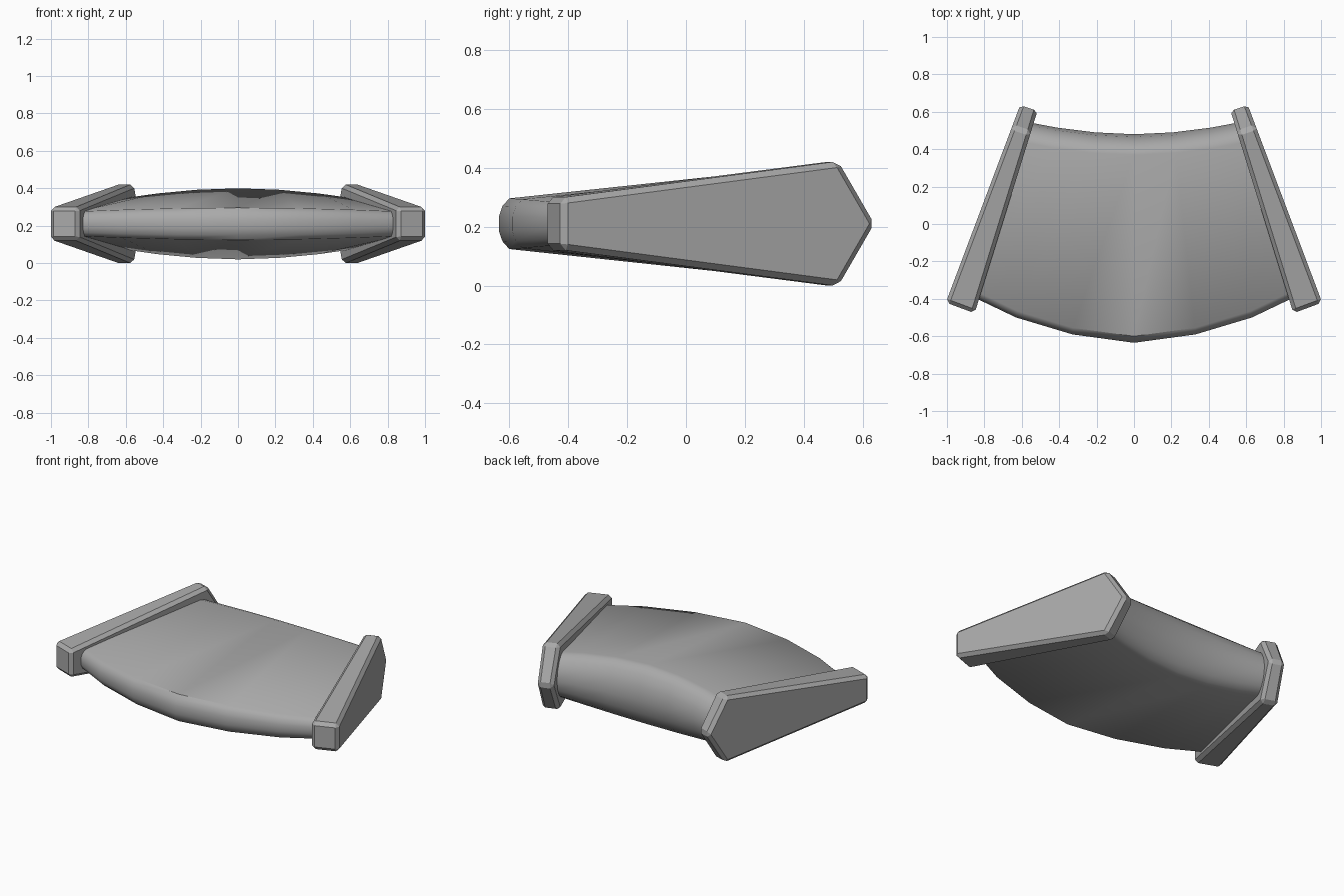
import bpy, bmesh
from mathutils import Vector

if "Cube" in bpy.data.objects:
    bpy.data.objects.remove(bpy.data.objects["Cube"], do_unlink=True)

MID = 0.21  # height of the symmetry plane

gray = bpy.data.materials.new("plain gray")
gray.use_nodes = True
gray.diffuse_color = (0.4, 0.4, 0.4, 1)
gray.node_tree.nodes["Principled BSDF"].inputs["Base Color"].default_value = (0.4, 0.4, 0.4, 1)


def loft(name, rings, angle):
    """Skin closed rings one after another and cap both ends."""
    bm = bmesh.new()
    loops = [[bm.verts.new(p) for p in ring] for ring in rings]
    n = len(loops[0])
    for a, b in zip(loops, loops[1:]):
        for i in range(n):
            j = (i + 1) % n
            bm.faces.new((a[i], a[j], b[j], b[i]))
    bm.faces.new(loops[0])
    bm.faces.new(loops[-1])
    bmesh.ops.recalc_face_normals(bm, faces=bm.faces)
    mesh = bpy.data.meshes.new(name)
    bm.to_mesh(mesh)
    bm.free()
    mesh.materials.append(gray)
    obj = bpy.data.objects.new(name, mesh)
    bpy.context.collection.objects.link(obj)
    bpy.ops.object.select_all(action='DESELECT')
    obj.select_set(True)
    bpy.context.view_layer.objects.active = obj
    if angle:
        bpy.ops.object.shade_smooth_by_angle(angle=angle)
    return obj


# Curved body: a rounded section swept from side to side
# station: front x, front y, back x, back y, front half height, back half height
half = [(0, -0.635, 0, 0.48, 0.086, 0.19),
        (0.33, -0.59, 0.21, 0.49, 0.083, 0.182),
        (0.63, -0.50, 0.41, 0.515, 0.075, 0.162),
        (0.86, -0.39, 0.57, 0.545, 0.066, 0.138)]
stations = [(-s[0], s[1], -s[2], *s[3:]) for s in half[:0:-1]] + half
# section: distance in from the edge, share of the half height
nose = [(0, 0.3), (0.012, 0.7), (0.035, 1)]
tail = [(0.11, 1), (0.08, 0.95), (0.045, 0.78), (0.015, 0.45), (0, 0)]
rings = []
for fx, fy, bx, by, fh, bh in stations:
    front, back = Vector((fx, fy, MID)), Vector((bx, by, MID))
    along = (back - front).normalized()
    upper = [(front + along * d, fh * k) for d, k in nose]
    upper += [(back - along * d, bh * k) for d, k in tail]
    ring = [p + Vector((0, 0, h)) for p, h in upper]
    ring += [p - Vector((0, 0, h)) for p, h in upper[-2::-1]]
    rings.append(ring)
loft("curved_body", rings, 0.7)

# Side plates: pointed slabs, thinner at the back, with chamfered edges
outline = [(0, 0.088), (0.885, 0.212), (1, 0), (0.885, -0.212), (0, -0.088)]
for side, name in ((1, "left_side_plate"), (-1, "right_side_plate")):
    rings = []
    for start, end in (((0.852, -0.477), (0.513, 0.615)), ((1.006, -0.42), (0.605, 0.645))):
        a, b = Vector(start), Vector(end)
        rings.append([(side * a.lerp(b, t).x, a.lerp(b, t).y, MID + h) for t, h in outline])
    plate = loft(name, rings, 0)
    chamfer = plate.modifiers.new("chamfer", 'BEVEL')
    chamfer.width = 0.02
    chamfer.segments = 1
    chamfer.limit_method = 'ANGLE'
    chamfer.angle_limit = 0.35
